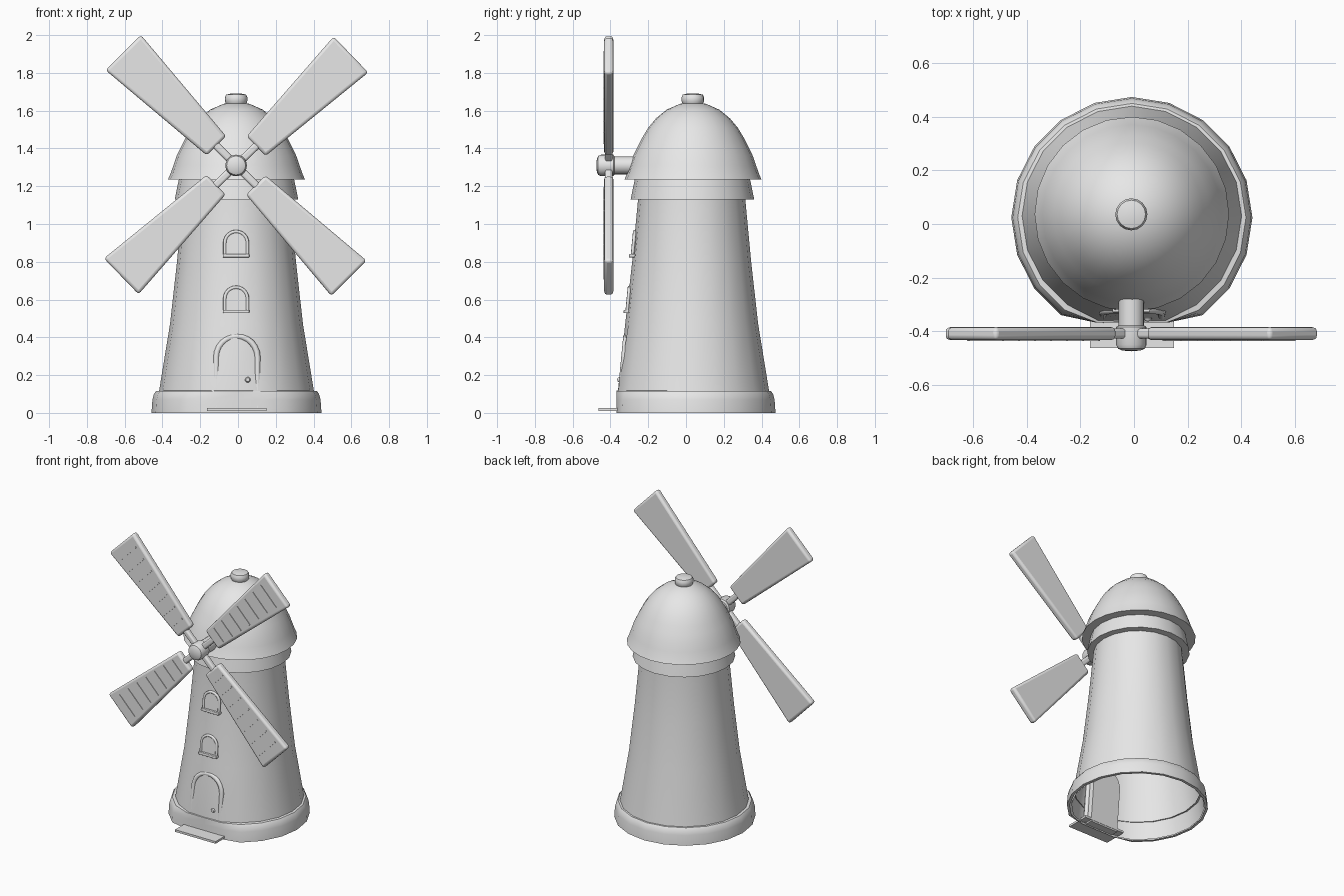
import bpy, bmesh, math

if "Cube" in bpy.data.objects:
    bpy.data.objects.remove(bpy.data.objects["Cube"])

CX, CY = -0.008, 0.03          # tower axis
HX, HZ = -0.01, 1.31           # sail hub

grey = bpy.data.materials.new("plain_grey")
grey.diffuse_color = (0.8, 0.8, 0.8, 1)
grey.use_nodes = True
grey.node_tree.nodes["Principled BSDF"].inputs["Base Color"].default_value = grey.diffuse_color


def finish(name, bm, angle=35, bevel=0):
    bmesh.ops.recalc_face_normals(bm, faces=bm.faces)
    me = bpy.data.meshes.new(name)
    bm.to_mesh(me)
    bm.free()
    me.materials.append(grey)
    ob = bpy.data.objects.new(name, me)
    bpy.context.collection.objects.link(ob)
    if bevel:
        m = ob.modifiers.new("bevel", 'BEVEL')
        m.width, m.segments = bevel, 3
    bpy.ops.object.select_all(action='DESELECT')
    ob.select_set(True)
    bpy.context.view_layer.objects.active = ob
    bpy.ops.object.shade_smooth_by_angle(angle=math.radians(angle))
    return ob


def lathe(name, profile, cy=CY, n=20, clip=None, axis='z', cx=CX, cz=0):
    """Revolve (radius, height) points about z, or about y through (cx, cz)."""
    bm = bmesh.new()
    rings = []
    for r, h in profile:
        ring = []
        for i in range(n):
            a = 2 * math.pi * i / n
            if axis == 'z':
                co = [cx + r * math.cos(a), cy + r * math.sin(a), h]
            else:
                co = [cx + r * math.cos(a), h, cz + r * math.sin(a)]
            if clip is not None:
                co[1] = max(co[1], clip)
            ring.append(bm.verts.new(co))
        rings.append(ring)
    for a, b in zip(rings, rings[1:]):
        for i in range(n):
            bm.faces.new((a[i], a[(i + 1) % n], b[(i + 1) % n], b[i]))
    bmesh.ops.remove_doubles(bm, verts=bm.verts, dist=1e-5)
    return finish(name, bm)


def front_y(z):
    """Sloping front line of the tower."""
    return -0.363 + 0.095 * z


def prism(name, outline, y0, y1, lean=False, bevel=0, place=None):
    """Extrude an (x, z) outline from y0 to y1; lean follows the tower front."""
    bm = bmesh.new()
    sides = []
    for y in (y0, y1):
        row = []
        for x, z in outline:
            px, pz = place(x, z) if place else (x, z)
            row.append(bm.verts.new((px, y + (front_y(pz) if lean else 0), pz)))
        sides.append(row)
    bm.faces.new(sides[0])
    bm.faces.new(sides[1][::-1])
    n = len(outline)
    for i in range(n):
        j = (i + 1) % n
        bm.faces.new((sides[0][i], sides[0][j], sides[1][j], sides[1][i]))
    return finish(name, bm, bevel=bevel)


def arch(cx, w, z0, spring, rise, n=12):
    pts = [(cx + w, z0)]
    for i in range(n + 1):
        a = math.pi * i / n
        pts.append((cx + w * math.cos(a), spring + rise * math.sin(a)))
    return pts + [(cx - w, z0)]


def tube(name, outline, radius, off):
    """Round moulding along an arch on the tower front."""
    cu = bpy.data.curves.new(name, 'CURVE')
    cu.dimensions = '3D'
    cu.bevel_depth, cu.bevel_resolution, cu.use_fill_caps = radius, 2, True
    sp = cu.splines.new('POLY')
    sp.points.add(len(outline) - 1)
    for p, (x, z) in zip(sp.points, outline):
        p.co = (x, front_y(z) + off, z, 1)
    cu.materials.append(grey)
    ob = bpy.data.objects.new(name, cu)
    bpy.context.collection.objects.link(ob)
    bpy.ops.object.select_all(action='DESELECT')
    ob.select_set(True)
    bpy.context.view_layer.objects.active = ob
    bpy.ops.object.convert(target='MESH')
    bpy.ops.object.shade_smooth_by_angle(angle=math.radians(50))


# Tower, open below, with a flattened front at the foot
lathe("tower", [(0.425, 0), (0.41, 0.115), (0.352, 0.47), (0.315, 0.8),
                (0.283, 1.14), (0.283, 1.235)], clip=-0.36)
lathe("base_ring", [(0.432, 0), (0.45, 0), (0.445, 0.07), (0.437, 0.1),
                    (0.426, 0.115), (0.40, 0.118)], cy=0.024, clip=-0.367)

# Collar, dome and finial
lathe("collar", [(0.28, 1.13), (0.327, 1.13), (0.321, 1.16), (0.305, 1.237)], cy=0.034)
lathe("dome", [(0.28, 1.235), (0.363, 1.235), (0.35, 1.265), (0.334, 1.31),
               (0.317, 1.36), (0.293, 1.41), (0.267, 1.46), (0.237, 1.51),
               (0.195, 1.56), (0.14, 1.605), (0.07, 1.636), (0, 1.645)],
      cy=0.037, n=24)
lathe("finial", [(0.045, 1.62), (0.057, 1.643), (0.06, 1.655), (0.06, 1.67),
                 (0.053, 1.685), (0.03, 1.69), (0, 1.691)], cy=0.036, cx=-0.01, n=16)

# Door with round moulding, knob and step
prism("door", arch(-0.006, 0.108, 0.0, 0.295, 0.108), 0.008, 0.06, lean=True)
tube("door_frame", arch(-0.006, 0.109, 0.01, 0.295, 0.11), 0.016, 0.008)
ky = front_y(0.175)
lathe("door_knob", [(0, ky - 0.018), (0.01, ky - 0.015), (0.015, ky - 0.005),
                    (0.01, ky + 0.005), (0.006, ky + 0.012)],
      n=12, axis='y', cx=0.052, cz=0.175)
prism("door_step", [(-0.165, 0.01), (0.15, 0.01), (0.15, 0.025), (-0.165, 0.025)],
      -0.463, -0.3)

# Two arched windows with moulding and sill
for label, z in (("lower", 0.54), ("upper", 0.835)):
    prism(label + "_window", arch(-0.01, 0.058, z, z + 0.065, 0.058),
          -0.003, 0.04, lean=True)
    tube(label + "_window_frame", arch(-0.01, 0.06, z, z + 0.065, 0.06), 0.009, 0)
    prism(label + "_window_sill", [(-0.08, z - 0.012), (0.06, z - 0.012),
                                   (0.06, z + 0.006), (-0.08, z + 0.006)],
          -0.018, 0.03, lean=True, bevel=0.004)

# Hub and shaft
lathe("sail_hub", [(0, -0.475), (0.035, -0.472), (0.05, -0.465), (0.057, -0.45),
                   (0.057, -0.385), (0.047, -0.378), (0.047, -0.25)],
      axis='y', cx=HX, cz=HZ, n=20)

# Four tapered sails, each with a spar and slats on the front
for k, deg in enumerate((44, 135, 224, 315)):
    c, s = math.cos(math.radians(deg)), math.sin(math.radians(deg))

    def place(u, v):
        return HX + u * c - v * s, HZ + u * s + v * c

    u0, u1, w0, w1 = 0.147, 0.845, 0.072, 0.132
    prism(f"sail_{k}", [(u0, -w0), (u1, -w1), (u1, w1), (u0, w0)],
          -0.433, -0.385, bevel=0.016, place=place)
    prism(f"sail_spar_{k}", [(0, -0.02), (0.2, -0.02), (0.2, 0.02), (0, 0.02)],
          -0.428, -0.39, bevel=0.012, place=place)
    for i in range(7):
        u = 0.22 + i * 0.09
        w = 0.7 * (w0 + (w1 - w0) * (u - u0) / (u1 - u0))
        prism(f"sail_slat_{k}_{i}", [(u, -w), (u + 0.008, -w), (u + 0.008, w), (u, w)],
              -0.437, -0.425, place=place)
